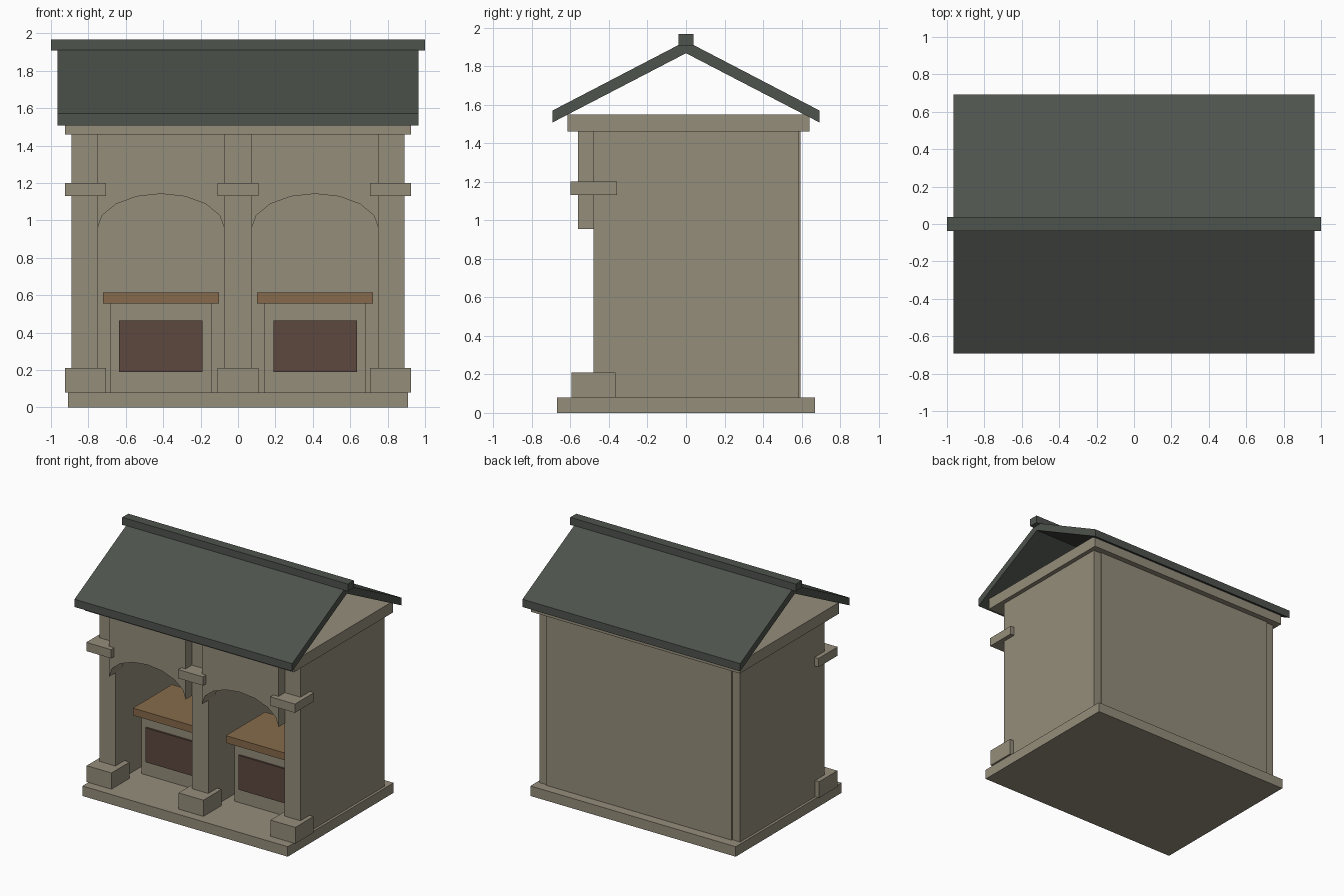
import bpy, math

if "Cube" in bpy.data.objects:
    bpy.data.objects.remove(bpy.data.objects["Cube"])

def srgb(r, g, b):
    lin = lambda c: c / 12.92 if c <= 0.04045 else ((c + 0.055) / 1.055) ** 2.4
    return (lin(r / 255), lin(g / 255), lin(b / 255), 1)

def material(name, *rgb):
    m = bpy.data.materials.new(name)
    m.diffuse_color = srgb(*rgb)
    m.use_nodes = True
    m.node_tree.nodes["Principled BSDF"].inputs["Base Color"].default_value = m.diffuse_color
    return m

stone = material("warm_stone", 149, 141, 123)
slate = material("dark_slate", 78, 83, 77)
wood = material("brown_wood", 134, 106, 75)
dark = material("dark_red_brown", 92, 72, 63)

def make(name, verts, faces, mat):
    me = bpy.data.meshes.new(name)
    me.from_pydata(verts, [], faces)
    me.materials.append(mat)
    ob = bpy.data.objects.new(name, me)
    bpy.context.collection.objects.link(ob)
    return ob

def prism(name, ring_a, ring_b, mat):
    """Solid between two matching outlines (ring_a counter-clockwise seen from its outside)."""
    n = len(ring_a)
    faces = [tuple(range(n)), tuple(range(2 * n - 1, n - 1, -1))]
    faces += [((i + 1) % n, i, n + i, n + (i + 1) % n) for i in range(n)]
    return make(name, ring_a + ring_b, faces, mat)

def extrude_y(name, pts, y0, y1, mat):
    # pts (x, z) counter-clockwise seen from the front
    return prism(name, [(x, y0, z) for x, z in pts], [(x, y1, z) for x, z in pts], mat)

def box(name, x0, x1, y0, y1, z0, z1, mat):
    return extrude_y(name, [(x0, z0), (x1, z0), (x1, z1), (x0, z1)], y0, y1, mat)

# plinth, back wall and cornice
box("plinth", -0.91, 0.91, -0.67, 0.67, 0, 0.08, stone)
box("back_wall", -0.82, 0.82, 0.46, 0.595, 0.08, 1.46, stone)
box("cornice", -0.925, 0.925, -0.615, 0.64, 1.46, 1.55, stone)

# side walls and divider, each with a foot block and a capital at the front
for name, x0, x1, cx in (("left", -0.89, -0.75, -0.815),
                         ("middle", -0.073, 0.073, 0),
                         ("right", 0.75, 0.89, 0.815)):
    box(name + "_wall", x0, x1, -0.48, 0.585, 0.08, 1.46, stone)
    box(name + "_foot", cx - 0.11, cx + 0.11, -0.595, -0.365, 0.08, 0.21, stone)
    box(name + "_capital", cx - 0.11, cx + 0.11, -0.60, -0.357, 1.13, 1.2, stone)

# two bays: arch panel, counter, worktop and dark firebox plate
SEG = 8
for name, c in (("left", -0.412), ("right", 0.412)):
    r = 0.34
    pts = [(c + r, 1.46), (c - r, 1.46)]
    pts += [(c - r * math.cos(math.pi * i / SEG), 0.955 + 0.187 * math.sin(math.pi * i / SEG))
            for i in range(SEG + 1)]
    extrude_y(name + "_arch", pts, -0.56, -0.40, stone)
    box(name + "_counter", c - 0.27, c + 0.27, -0.25, 0.15, 0.08, 0.555, stone)
    box(name + "_worktop", c - 0.31, c + 0.31, -0.30, 0.195, 0.555, 0.613, wood)
    box(name + "_firebox", c - 0.223, c + 0.223, -0.265, -0.245, 0.19, 0.465, dark)

# open gabled roof: two sloping slabs meeting at the ridge
for name, s in (("front", -1), ("back", 1)):
    prof = [(0, 1.867), (s * 0.692, 1.508), (s * 0.692, 1.57), (0, 1.93)]
    if s < 0:
        prof.reverse()
    prism(name + "_roof_slope", [(0.965, y, z) for y, z in prof],
          [(-0.965, y, z) for y, z in prof], slate)
box("ridge_cap", -1, 1, -0.038, 0.038, 1.907, 1.967, slate)
